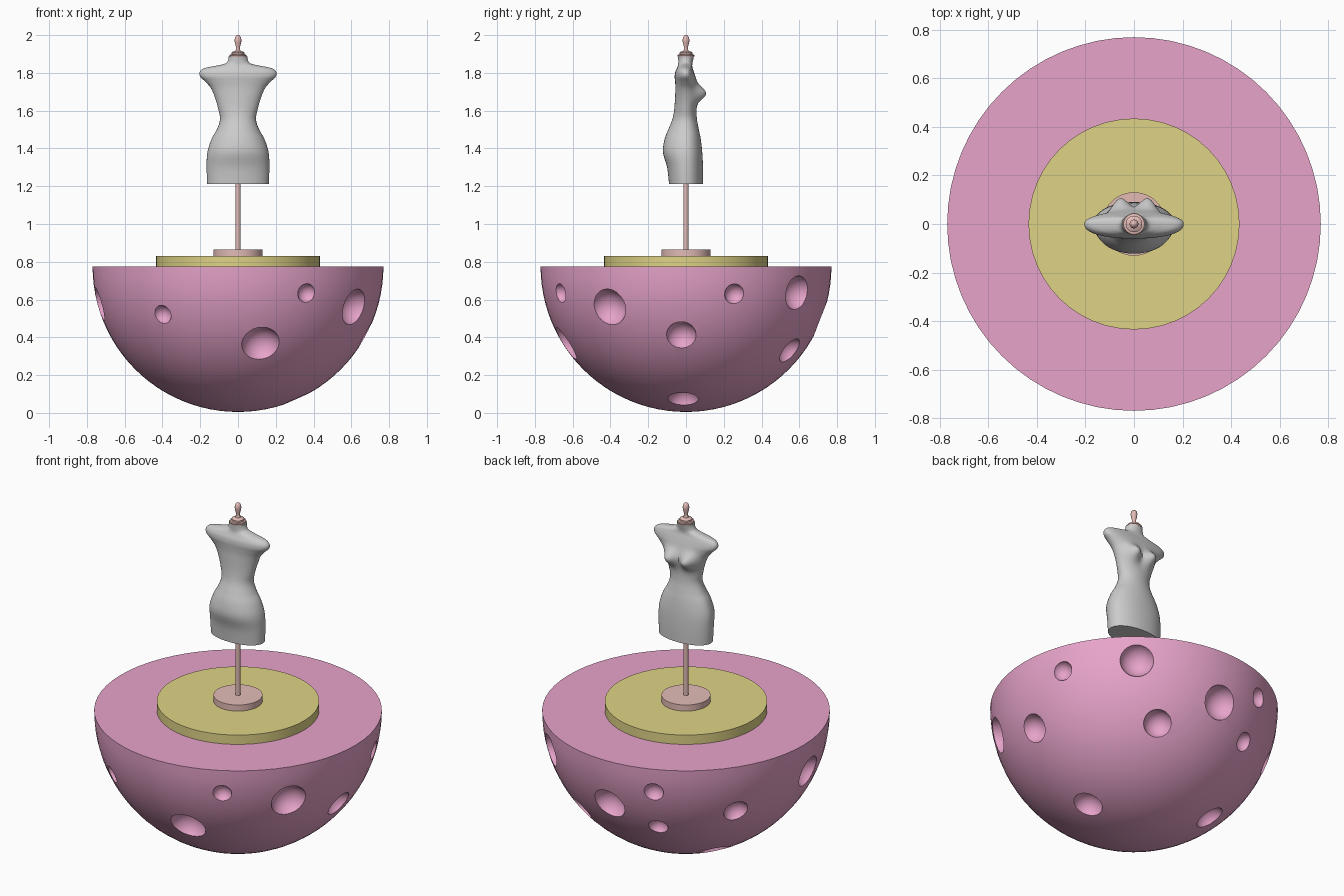
import bpy, bmesh
from math import sin, cos, pi, exp, copysign
from mathutils import Vector, Matrix

if "Cube" in bpy.data.objects:
    bpy.data.objects.remove(bpy.data.objects["Cube"])


def material(name, rgb):
    m = bpy.data.materials.new(name)
    m.diffuse_color = (*rgb, 1)
    m.use_nodes = True
    m.node_tree.nodes["Principled BSDF"].inputs["Base Color"].default_value = m.diffuse_color
    return m


PINK = material("pink", (0.80, 0.37, 0.59))
GOLD = material("gold", (0.74, 0.65, 0.24))
SALMON = material("salmon", (0.77, 0.50, 0.47))


def finish(name, bm, mat=None):
    bmesh.ops.recalc_face_normals(bm, faces=bm.faces)
    me = bpy.data.meshes.new(name)
    bm.to_mesh(me)
    bm.free()
    ob = bpy.data.objects.new(name, me)
    bpy.context.collection.objects.link(ob)
    if mat:
        me.materials.append(mat)
    return ob


def smooth(ob, angle=0.6):
    bpy.ops.object.select_all(action='DESELECT')
    ob.select_set(True)
    bpy.context.view_layer.objects.active = ob
    bpy.ops.object.shade_smooth_by_angle(angle=angle)


def loft(name, rings, mat=None):
    """Skin a list of point rings and cap both ends."""
    bm = bmesh.new()
    rows = [[bm.verts.new(p) for p in ring] for ring in rings]
    n = len(rows[0])
    for a, b in zip(rows, rows[1:]):
        for i in range(n):
            j = (i + 1) % n
            bm.faces.new((a[i], a[j], b[j], b[i]))
    bm.faces.new(rows[0])
    bm.faces.new(rows[-1])
    return finish(name, bm, mat)


def lathe(name, profile, mat, n=48):
    """Revolve (radius, z) points around the z axis."""
    return loft(name, [[(r * cos(2 * pi * i / n), r * sin(2 * pi * i / n), z)
                        for i in range(n)] for r, z in profile], mat)


# Hemispherical planet base
R = 0.77
planet = lathe("planet_base", [(max(0.004, R * sin(t * pi / 48)), R - R * cos(t * pi / 48) + 0.005)
                               for t in range(25)], PINK, 64)

# Craters: surface direction from sphere centre, and rim radius
craters = [
    (0.12, -0.64, -0.41, 0.10), (-0.40, -0.61, -0.255, 0.05), (0.36, -0.66, -0.14, 0.05),
    (0.615, -0.405, -0.215, 0.098), (-0.737, -0.09, -0.20, 0.09), (0.68, -0.025, -0.365, 0.078),
    (0.71, 0.255, -0.145, 0.053), (0.475, 0.59, -0.14, 0.09), (0.30, 0.555, -0.45, 0.075),
    (0.31, -0.015, -0.705, 0.08), (0.0, 0.716, -0.28, 0.095), (-0.28, 0.70, -0.14, 0.053),
    (-0.25, 0.616, -0.387, 0.053), (-0.341, 0.226, -0.652, 0.08), (-0.60, 0.39, -0.29, 0.068)]
bm = bmesh.new()
for x, y, z, r in craters:
    pos = Vector((x, y, z)).normalized() * (R + 0.2 * r) + Vector((0, 0, R + 0.005))
    bmesh.ops.create_uvsphere(bm, u_segments=32, v_segments=16, radius=r * 1.04,
                              matrix=Matrix.Translation(pos))
cutter = finish("crater_cutter", bm, PINK)
cutter.hide_render = True
mod = planet.modifiers.new("craters", 'BOOLEAN')
mod.operation, mod.solver, mod.object = 'DIFFERENCE', 'EXACT', cutter
bpy.context.view_layer.objects.active = planet
bpy.ops.object.modifier_apply(modifier=mod.name)
bpy.data.objects.remove(cutter)
smooth(planet)

# Round platform, stand foot and pole
smooth(lathe("platform", [(0.435, 0.77), (0.435, 0.83)], GOLD))
smooth(lathe("stand_foot", [(0.131, 0.828), (0.131, 0.866)], SALMON))
smooth(lathe("stand_pole", [(0.0135, 0.86), (0.0135, 1.25)], SALMON, 24))

# Torso sections: z, half width, back depth, front depth, squareness
sections = [
    (1.213, 0.163, 0.090, 0.090, 2.1), (1.30, 0.166, 0.100, 0.090, 2.1),
    (1.38, 0.162, 0.122, 0.086, 2.1), (1.45, 0.140, 0.113, 0.078, 2.0),
    (1.50, 0.112, 0.094, 0.068, 2.0), (1.555, 0.095, 0.072, 0.058, 2.0),
    (1.61, 0.105, 0.062, 0.056, 2.0), (1.67, 0.122, 0.058, 0.062, 2.0),
    (1.72, 0.144, 0.056, 0.062, 2.1), (1.755, 0.175, 0.058, 0.056, 2.2),
    (1.78, 0.200, 0.060, 0.050, 2.3), (1.805, 0.203, 0.057, 0.042, 2.3),
    (1.825, 0.178, 0.048, 0.035, 2.2), (1.838, 0.115, 0.043, 0.033, 2.0),
    (1.85, 0.066, 0.041, 0.034, 2.0), (1.87, 0.052, 0.041, 0.038, 2.0),
    (1.888, 0.050, 0.042, 0.042, 2.0)]


def catmull(p0, p1, p2, p3, t):
    return [0.5 * (2 * b + (c - a) * t + (2 * a - 5 * b + 4 * c - d) * t * t
                   + (3 * b - a - 3 * c + d) * t ** 3) for a, b, c, d in zip(p0, p1, p2, p3)]


def torso_ring(z, w, back, front, e, n=56):
    ring = []
    for i in range(n):
        c, s = cos(2 * pi * i / n), sin(2 * pi * i / n)
        x = w * copysign(abs(c) ** (2 / e), c)
        y = (front if s > 0 else back) * copysign(abs(s) ** (2 / e), s)
        if s > 0:  # two soft bust bumps
            y += 0.054 * s ** 0.5 * exp(-((abs(x) - 0.06) / 0.042) ** 2 - ((z - 1.69) / 0.042) ** 2)
        ring.append((x, y, z))
    return ring


rings = []
padded = [sections[0]] + sections + [sections[-1]]
for k in range(len(sections) - 1):
    rings += [torso_ring(*catmull(*padded[k:k + 4], t / 4)) for t in range(4)]
rings.append(torso_ring(*sections[-1]))
smooth(loft("torso", rings), 0.9)

# Turned neck cap with finial
smooth(lathe("neck_cap", [
    (0.043, 1.885), (0.045, 1.891), (0.043, 1.897), (0.034, 1.899), (0.034, 1.908), (0.028, 1.912),
    (0.014, 1.916), (0.010, 1.928), (0.012, 1.942), (0.017, 1.962), (0.018, 1.975),
    (0.015, 1.989), (0.009, 1.997), (0.002, 2.0)], SALMON, 24))
